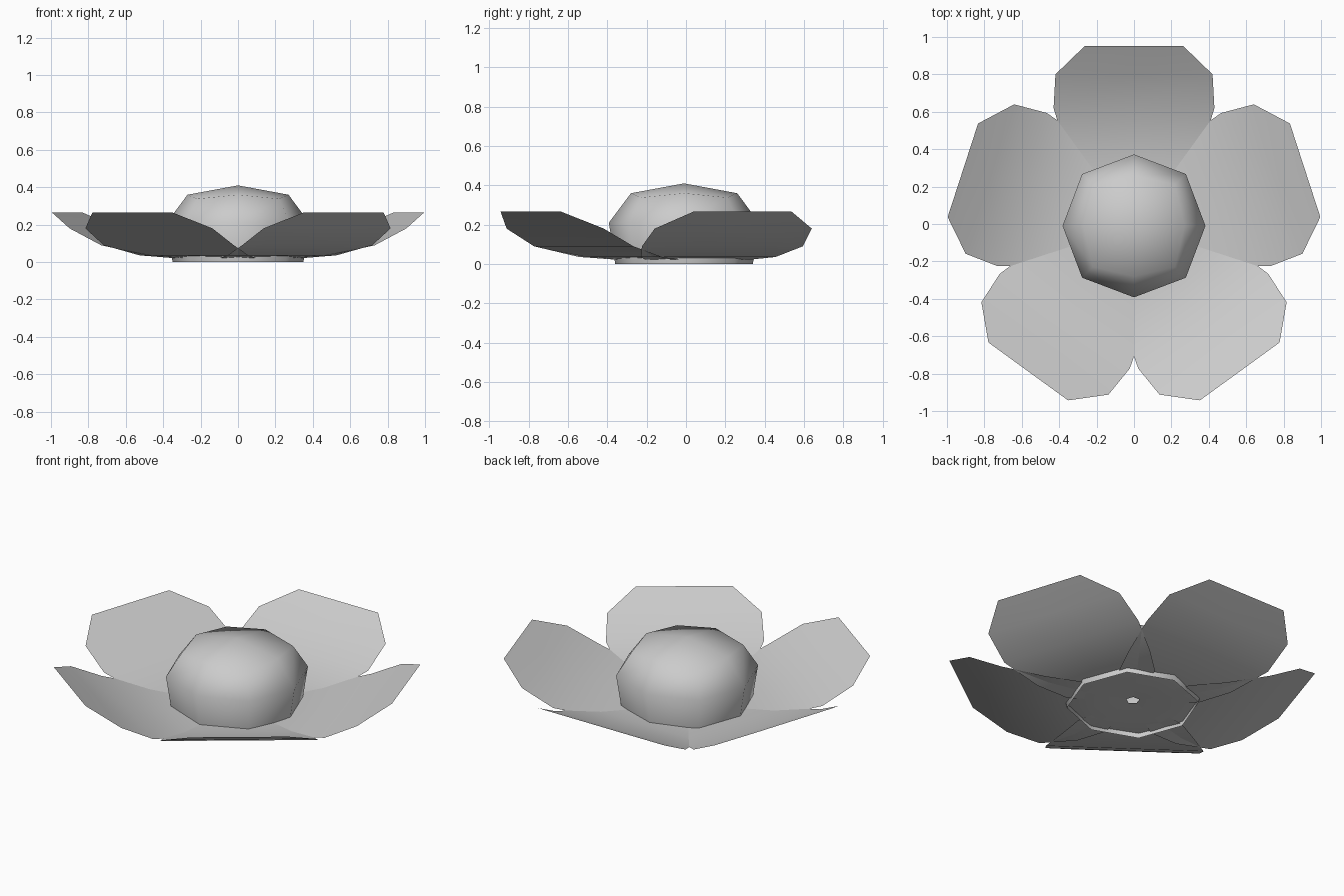
import bpy
import bmesh
from math import pi, sin, cos
from mathutils import Matrix

cube = bpy.data.objects.get("Cube")
if cube:
    bpy.data.objects.remove(cube, do_unlink=True)

CENTRE_Y = -0.01

# One plain grey for the whole flower
grey = bpy.data.materials.new("plain_grey")
grey.use_nodes = True
grey.diffuse_color = (0.6, 0.6, 0.6, 1)
grey.node_tree.nodes["Principled BSDF"].inputs["Base Color"].default_value = (0.6, 0.6, 0.6, 1)


def finish(bm, name):
    mesh = bpy.data.meshes.new(name)
    for face in bm.faces:
        face.smooth = True
    bm.to_mesh(mesh)
    bm.free()
    mesh.materials.append(grey)
    obj = bpy.data.objects.new(name, mesh)
    bpy.context.collection.objects.link(obj)
    obj.location.y = CENTRE_Y
    return obj


# Petal rows from base to tip: distance out, half width, height
PETAL_ROWS = [(0.03, 0.05, 0.03), (0.22, 0.28, 0.022), (0.40, 0.36, 0.036),
              (0.63, 0.43, 0.09), (0.81, 0.42, 0.18), (0.962, 0.263, 0.266)]


def make_petal(name, angle):
    bm = bmesh.new()
    rows = [[bm.verts.new((side * half, out, height)) for side in (-1, 0, 1)]
            for out, half, height in PETAL_ROWS]
    for near, far in zip(rows, rows[1:]):
        for i in range(2):
            bm.faces.new((near[i], near[i + 1], far[i + 1], far[i]))
    bm.transform(Matrix.Rotation(angle, 4, 'Z'))
    return finish(bm, name)


petal_names = ["back_petal", "back_right_petal", "front_right_petal",
               "front_left_petal", "back_left_petal"]
for i, name in enumerate(petal_names):
    make_petal(name, i * 2 * pi / 5)

# Rounded heart: eight-sided rings, each with radius and height at the
# straight sides and at the corners, open underneath
HEART_RINGS = [((0.35, 0.0), (0.36, 0.0)),
               ((0.382, 0.21), (0.392, 0.21)),
               ((0.27, 0.36), (0.31, 0.338))]
bm = bmesh.new()
rings = []
for levels in HEART_RINGS:
    ring = []
    for k in range(8):
        radius, height = levels[k % 2]
        a = k * pi / 4
        ring.append(bm.verts.new((radius * cos(a), radius * sin(a), height)))
    rings.append(ring)
for low, high in zip(rings, rings[1:]):
    for k in range(8):
        n = (k + 1) % 8
        bm.faces.new((low[k], low[n], high[n], high[k]))

# Cap made of four quads meeting at the crown
crown = bm.verts.new((0, 0, 0.41))
top = rings[-1]
for k in range(0, 8, 2):
    bm.faces.new((crown, top[k], top[k + 1], top[(k + 2) % 8]))
finish(bm, "flower_heart")
